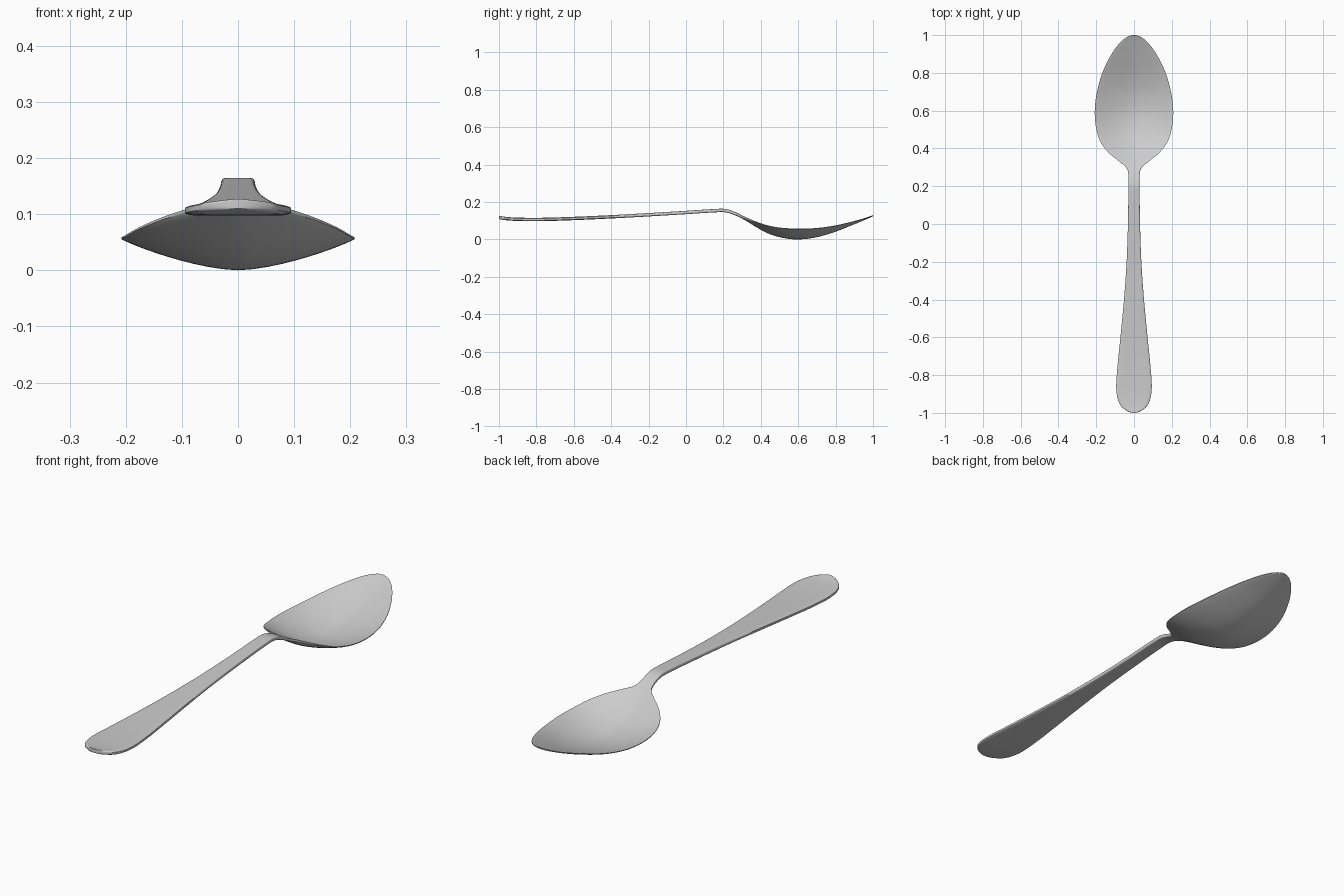
import bpy, bmesh, math

# Stations along the spoon: y, half width, underside z at edge, underside z at middle, thickness
STATIONS = [
    (-1.000, 0.000, 0.112, 0.112, 0.017),
    (-0.985, 0.045, 0.108, 0.108, 0.018),
    (-0.945, 0.080, 0.103, 0.103, 0.018),
    (-0.870, 0.094, 0.100, 0.100, 0.018),
    (-0.760, 0.088, 0.100, 0.100, 0.018),
    (-0.600, 0.072, 0.105, 0.105, 0.018),
    (-0.400, 0.053, 0.114, 0.114, 0.018),
    (-0.200, 0.039, 0.125, 0.125, 0.018),
    (0.000, 0.032, 0.137, 0.137, 0.018),
    (0.140, 0.030, 0.146, 0.146, 0.018),
    (0.210, 0.029, 0.147, 0.147, 0.018),
    (0.265, 0.030, 0.131, 0.130, 0.017),
    (0.300, 0.042, 0.116, 0.113, 0.015),
    (0.335, 0.083, 0.105, 0.093, 0.012),
    (0.375, 0.132, 0.091, 0.068, 0.009),
    (0.430, 0.175, 0.074, 0.038, 0.007),
    (0.500, 0.199, 0.061, 0.014, 0.006),
    (0.590, 0.208, 0.056, 0.002, 0.006),
    (0.690, 0.198, 0.058, 0.012, 0.006),
    (0.790, 0.171, 0.071, 0.040, 0.006),
    (0.880, 0.130, 0.091, 0.075, 0.006),
    (0.950, 0.083, 0.110, 0.104, 0.006),
    (0.988, 0.040, 0.122, 0.120, 0.006),
    (1.000, 0.000, 0.126, 0.126, 0.006),
]
STEPS, COLS = 5, 24


def mirrored(s):
    return (s[0], -s[1]) + s[2:]


def spline(pts):
    """Smooth curve through the stations, with rounded ends."""
    p = [mirrored(pts[1])] + pts + [mirrored(pts[-2])]
    out = []
    for i in range(1, len(p) - 2):
        for k in range(STEPS):
            t = k / STEPS
            out.append([0.5 * (2 * b + (c - a) * t + (2 * a - 5 * b + 4 * c - d) * t * t
                               + (3 * b - a - 3 * c + d) * t ** 3)
                        for a, b, c, d in zip(p[i - 1], p[i], p[i + 1], p[i + 2])])
    return out + [list(pts[-1])]


def section(y, w, edge, mid, th):
    """Closed cross-section: underside one way, top surface back."""
    us = [-math.cos(math.pi * i / COLS) for i in range(COLS + 1)]
    low, top = [], []
    for u in us:
        z = mid + (edge - mid) * abs(u) ** 1.6
        r = 0.25 * th * abs(u) ** 14
        low.append((u * w, y, z + r))
        top.append((u * w, y, z + th - r))
    return low + top[::-1]


# Spoon: bowl, neck and handle lofted as one skin
bm = bmesh.new()
rings = [[bm.verts.new(c) for c in section(*s)] for s in spline(STATIONS)]
for a, b in zip(rings, rings[1:]):
    n = len(a)
    for i in range(n):
        j = (i + 1) % n
        bm.faces.new((a[i], a[j], b[j], b[i]))
bmesh.ops.remove_doubles(bm, verts=bm.verts, dist=0.0002)
bmesh.ops.recalc_face_normals(bm, faces=bm.faces)

# Rest the bowl on the ground
low = min(v.co.z for v in bm.verts)
for v in bm.verts:
    v.co.z -= low

mesh = bpy.data.meshes.new("spoon")
bm.to_mesh(mesh)
bm.free()
spoon = bpy.data.objects.new("spoon", mesh)
bpy.context.collection.objects.link(spoon)
bpy.context.view_layer.objects.active = spoon
spoon.select_set(True)
bpy.ops.object.shade_smooth_by_angle(angle=math.radians(40))
